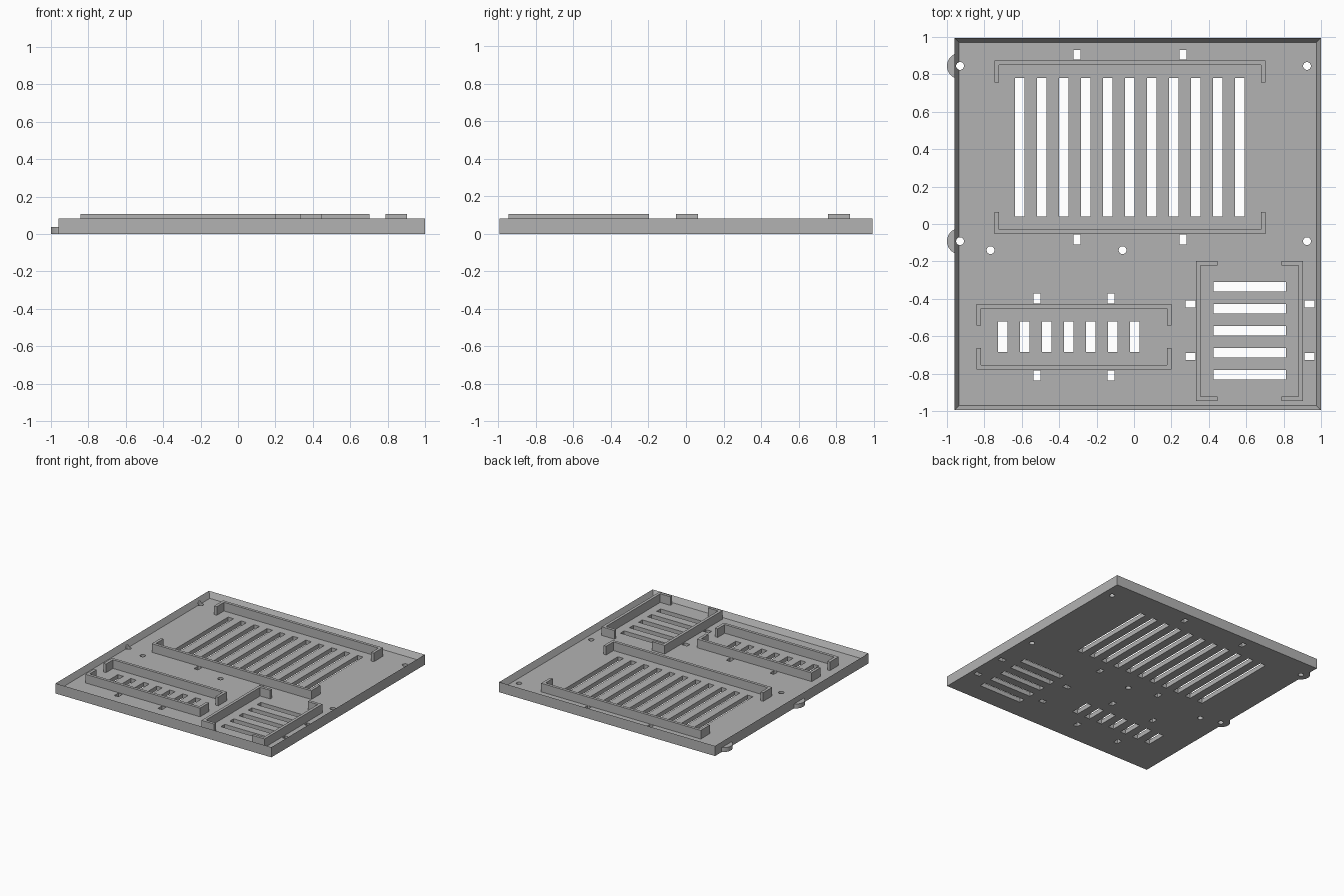
import bpy, bmesh, math

if "Cube" in bpy.data.objects:
    bpy.data.objects.remove(bpy.data.objects["Cube"])

FLOOR, RIM, FENCE = 0.036, 0.083, 0.107   # heights of floor, rim and retainers
WALL = 0.0235                             # thickness of rim and retainers
LEFT, RIGHT, HALF_Y = -0.96, 1.0, 0.995
PITCH, SLOT = 0.1176, 0.05                # vent slot spacing and width

grey = bpy.data.materials.new("plain grey")
grey.use_nodes = True
colour = (0.45, 0.45, 0.45, 1)
grey.diffuse_color = colour
grey.node_tree.nodes["Principled BSDF"].inputs["Base Color"].default_value = colour


def finish(bm, name):
    bmesh.ops.recalc_face_normals(bm, faces=bm.faces)
    mesh = bpy.data.meshes.new(name)
    bm.to_mesh(mesh)
    bm.free()
    mesh.materials.append(grey)
    obj = bpy.data.objects.new(name, mesh)
    bpy.context.collection.objects.link(obj)
    return obj


def prism(bm, points, z0, z1):
    """Extrude a flat outline from z0 to z1; returns the top face."""
    face = bm.faces.new([bm.verts.new((x, y, z0)) for x, y in points])
    out = bmesh.ops.extrude_face_region(bm, geom=[face], use_keep_orig=True)
    verts = [g for g in out["geom"] if isinstance(g, bmesh.types.BMVert)]
    bmesh.ops.translate(bm, verts=verts, vec=(0, 0, z1 - z0))
    return next(g for g in out["geom"] if isinstance(g, bmesh.types.BMFace))


def rect(cx, cy, w, h):
    return [(cx + sx * w / 2, cy + sy * h / 2)
            for sx, sy in ((-1, -1), (1, -1), (1, 1), (-1, 1))]


def arc(cx, cy, r, start, end, n):
    return [(cx + r * math.cos(start + (end - start) * i / n),
             cy + r * math.sin(start + (end - start) * i / n)) for i in range(n + 1)]


# Shallow tray: a slab whose top is inset and sunk to the floor
bm = bmesh.new()
top = prism(bm, rect((LEFT + RIGHT) / 2, 0, RIGHT - LEFT, 2 * HALF_Y), 0, RIM)
bmesh.ops.recalc_face_normals(bm, faces=bm.faces)
bmesh.ops.inset_region(bm, faces=[top], thickness=WALL, use_even_offset=True)
bmesh.ops.translate(bm, verts=top.verts, vec=(0, 0, FLOOR - RIM))
tray = finish(bm, "tray")

# Openings through the floor
openings = []
openings += [rect(-0.611 + PITCH * i, 0.41, SLOT, 0.74) for i in range(11)]
openings += [rect(-0.702 + PITCH * i, -0.603, SLOT, 0.165) for i in range(7)]
openings += [rect(0.619, -0.335 - PITCH * i, 0.388, SLOT) for i in range(5)]

# Strap holes beside each retainer pair
for xs, ys, w, h in (((-0.305, 0.263), (0.905, -0.083), 0.037, 0.053),
                     ((-0.519, -0.123), (-0.398, -0.81), 0.037, 0.053),
                     ((0.302, 0.938), (-0.427, -0.709), 0.053, 0.037)):
    openings += [rect(x, y, w, h) for x in xs for y in ys]

# Round screw holes
screws = [(x, y) for x in (-0.93, 0.925) for y in (0.845, -0.092)]
screws += [(-0.767, -0.14), (-0.061, -0.14)]
openings += [arc(x, y, 0.021, 0, 2 * math.pi, 24)[:-1] for x, y in screws]

bm = bmesh.new()
for outline in openings:
    prism(bm, outline, -0.1, 0.2)
cutter = finish(bm, "opening_cutter")
cutter.hide_render = True
cutter.hide_set(True)
cut = tray.modifiers.new("openings", "BOOLEAN")
cut.operation, cut.solver, cut.object = "DIFFERENCE", "EXACT", cutter

# Rounded tabs on the right-hand edge
a = math.acos((LEFT + 0.93) / 0.07)
for name, y in (("back_tab", 0.845), ("middle_tab", -0.092)):
    bm = bmesh.new()
    prism(bm, arc(-0.93, y, 0.07, a, 2 * math.pi - a, 16), 0, FLOOR)
    finish(bm, name)


def retainer(name, start, end, back, tip, along_y=False):
    """U-shaped fence: a long wall at back with short legs reaching to tip."""
    t = WALL if tip > back else -WALL
    pts = [(start, back), (end, back), (end, tip), (end - WALL, tip),
           (end - WALL, back + t), (start + WALL, back + t),
           (start + WALL, tip), (start, tip)]
    if along_y:
        pts = [(y, x) for x, y in pts]
    bm = bmesh.new()
    prism(bm, pts, FLOOR, FENCE)
    finish(bm, name)


retainer("large_retainer_back", -0.746, 0.703, 0.874, 0.757)
retainer("large_retainer_front", -0.746, 0.703, -0.053, 0.064)
retainer("small_retainer_back", -0.842, 0.2, -0.428, -0.543)
retainer("small_retainer_front", -0.842, 0.2, -0.778, -0.663)
retainer("side_retainer_inner", -0.947, -0.198, 0.332, 0.447, True)
retainer("side_retainer_outer", -0.947, -0.198, 0.904, 0.789, True)
